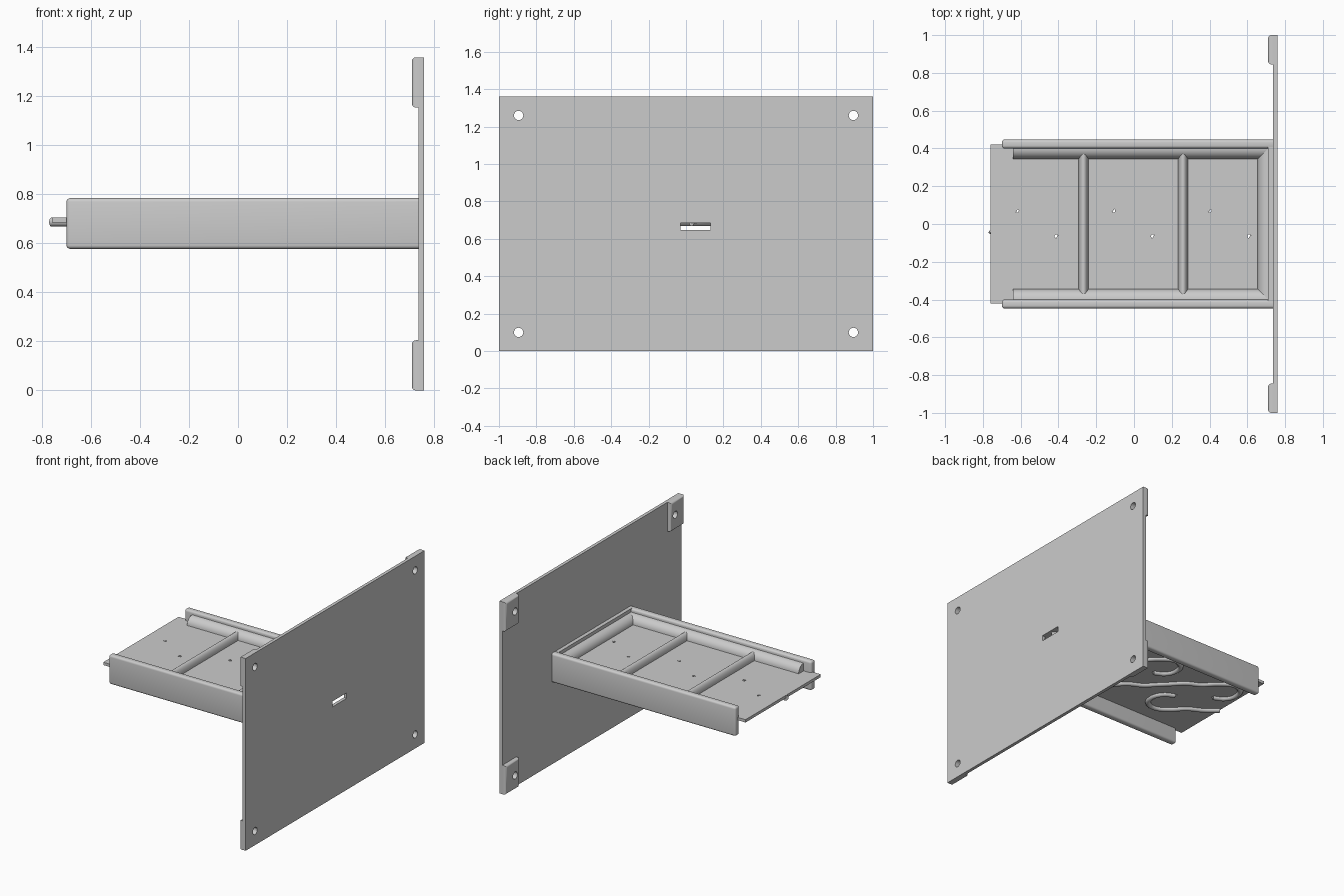
import bpy
import bmesh
import math
from mathutils import Matrix, Vector

if "Cube" in bpy.data.objects:
    bpy.data.objects.remove(bpy.data.objects["Cube"], do_unlink=True)

grey = bpy.data.materials.new("plain grey")
grey.use_nodes = True
grey.diffuse_color = (0.6, 0.6, 0.6, 1)
grey.node_tree.nodes["Principled BSDF"].inputs["Base Color"].default_value = (0.6, 0.6, 0.6, 1)


def finish(name, bm):
    bmesh.ops.recalc_face_normals(bm, faces=bm.faces)
    mesh = bpy.data.meshes.new(name)
    bm.to_mesh(mesh)
    bm.free()
    mesh.materials.append(grey)
    ob = bpy.data.objects.new(name, mesh)
    bpy.context.collection.objects.link(ob)
    return ob


def smooth(ob):
    bpy.ops.object.select_all(action="DESELECT")
    ob.select_set(True)
    bpy.context.view_layer.objects.active = ob
    bpy.ops.object.shade_smooth_by_angle(angle=math.radians(35))


def add_box(bm, lo, hi):
    lo, hi = Vector(lo), Vector(hi)
    mat = Matrix.Translation((lo + hi) / 2) @ Matrix.Diagonal((*(hi - lo), 1))
    return bmesh.ops.create_cube(bm, size=1, matrix=mat)["verts"]


def box(name, lo, hi, radius=0, rule=lambda e: True):
    bm = bmesh.new()
    add_box(bm, lo, hi)
    if radius:
        edges = [e for e in bm.edges if rule(e)]
        bmesh.ops.bevel(bm, geom=edges, offset=radius, segments=4, profile=0.5, affect="EDGES")
    ob = finish(name, bm)
    if radius:
        smooth(ob)
    return ob


def add_drill(bm, centre, radius, depth, along_x=False):
    turn = Matrix.Rotation(math.pi / 2, 4, "Y") if along_x else Matrix()
    bmesh.ops.create_cone(bm, cap_ends=True, segments=24, radius1=radius, radius2=radius,
                          depth=depth, matrix=Matrix.Translation(centre) @ turn)


def cut(ob, cutter):
    mod = ob.modifiers.new("holes", "BOOLEAN")
    mod.object = cutter
    mod.operation = "DIFFERENCE"
    mod.solver = "EXACT"
    bpy.context.view_layer.objects.active = ob
    bpy.ops.object.modifier_apply(modifier=mod.name)
    smooth(ob)


def prism(name, points, length):
    """Extrude a closed 3D outline along a vector."""
    bm = bmesh.new()
    face = bm.faces.new([bm.verts.new(p) for p in points])
    out = bmesh.ops.extrude_face_region(bm, geom=[face])["geom"]
    moved = [v for v in out if isinstance(v, bmesh.types.BMVert)]
    bmesh.ops.translate(bm, verts=moved, vec=length)
    ob = finish(name, bm)
    smooth(ob)
    return ob


FLOOR, UNDER, TOP = 0.706, 0.686, 1.36

# Back panel with its screw holes and central slot
bm = bmesh.new()
for y in (-0.895, 0.895):
    for z in (0.1, 1.26):
        add_drill(bm, (0.73, y, z), 0.025, 0.2, True)
add_box(bm, (0.65, -0.03, 0.647), (0.85, 0.13, UNDER))
panel_cutter = finish("panel_cutter", bm)
panel_cutter.hide_render = True
panel = box("back_panel", (0.737, -1, 0), (0.76, 1, TOP))
cut(panel, panel_cutter)

# Rounded corner pads on the inner face of the panel
for side, label in ((-1, "right"), (1, "left")):
    for base, level in ((0, "lower"), (TOP - 0.205, "upper")):
        ys = sorted((side * 0.845, side))
        pad = box(f"{level}_{label}_pad", (0.71, ys[0], base), (0.738, ys[1], base + 0.205),
                  0.016, lambda e: all(v.co.x < 0.72 for v in e.verts))
        cut(pad, panel_cutter)

# Shelf plate with small drilled holes
bm = bmesh.new()
for i in range(3):
    add_drill(bm, (-0.62 + 0.51 * i, 0.07, FLOOR), 0.01, 0.2)
    add_drill(bm, (-0.41 + 0.51 * i, -0.065, FLOOR), 0.01, 0.2)
shelf_cutter = finish("shelf_cutter", bm)
shelf_cutter.hide_render = True
shelf = box("shelf_plate", (-0.76, -0.42, UNDER), (0.738, 0.42, FLOOR))
cut(shelf, shelf_cutter)

# Side rails and end wall
for side, label in ((-1, "right"), (1, "left")):
    ys = sorted((side * 0.4, side * 0.447))
    box(f"{label}_rail", (-0.7, ys[0], 0.578), (0.738, ys[1], 0.785), 0.015,
        lambda e: not all(v.co.x > 0.73 for v in e.verts))
box("end_wall", (0.71, -0.41, UNDER), (0.738, 0.41, 0.785))

# Quarter-round beads along the rails and end wall
R = 0.055
arc = [(R * math.cos(a), R * math.sin(a)) for a in (math.pi / 16 * i for i in range(9))]
for side, label in ((-1, "right"), (1, "left")):
    outline = [(-0.64, side * 0.401, FLOOR - 0.005)]
    outline += [(-0.64, side * (0.4 - u), FLOOR + w) for u, w in arc]
    prism(f"{label}_bead", outline, (1.352, 0, 0))
outline = [(0.711, -0.4, FLOOR - 0.005)] + [(0.71 - u, -0.4, FLOOR + w) for u, w in arc]
prism("end_bead", outline, (0, 0.8, 0))

# Half-round cross ribs
for x, label in ((-0.267, "front"), (0.26, "rear")):
    ring = [math.pi / 12 * i for i in range(13)]
    outline = [(x + 0.026 * math.cos(a), -0.38, FLOOR - 0.003 + 0.05 * math.sin(a)) for a in ring]
    prism(f"{label}_cross_rib", outline, (0, 0.76, 0))

# Looping channel ridges under the shelf, each half turned about its centre
half = [(-0.36, 0.07), (-0.43, 0.11), (-0.46, 0.19), (-0.43, 0.26), (-0.36, 0.28),
        (-0.27, 0.23), (-0.19, 0.15), (-0.1, 0.1), (-0.03, 0.03)]
path = half + [(-x, -y) for x, y in reversed(half)]
for i in range(4):
    centre = -0.77 + 0.51 * i
    keep = path
    if i == 0:
        keep = [(0.01, -0.03)] + path[len(half) + 1:]
    elif i == 3:
        keep = half
    data = bpy.data.curves.new(f"channel_ridge_{i + 1}", "CURVE")
    data.dimensions = "3D"
    data.bevel_depth = 0.019
    data.bevel_resolution = 3
    data.resolution_u = 6
    data.use_fill_caps = True
    spline = data.splines.new("BEZIER")
    spline.bezier_points.add(len(keep) - 1)
    for point, (x, y) in zip(spline.bezier_points, keep):
        point.co = (centre + x, y, UNDER + 0.001)
        point.handle_left_type = point.handle_right_type = "AUTO"
    data.materials.append(grey)
    ridge = bpy.data.objects.new(data.name, data)
    bpy.context.collection.objects.link(ridge)

for helper in (panel_cutter, shelf_cutter):
    bpy.data.objects.remove(helper, do_unlink=True)
